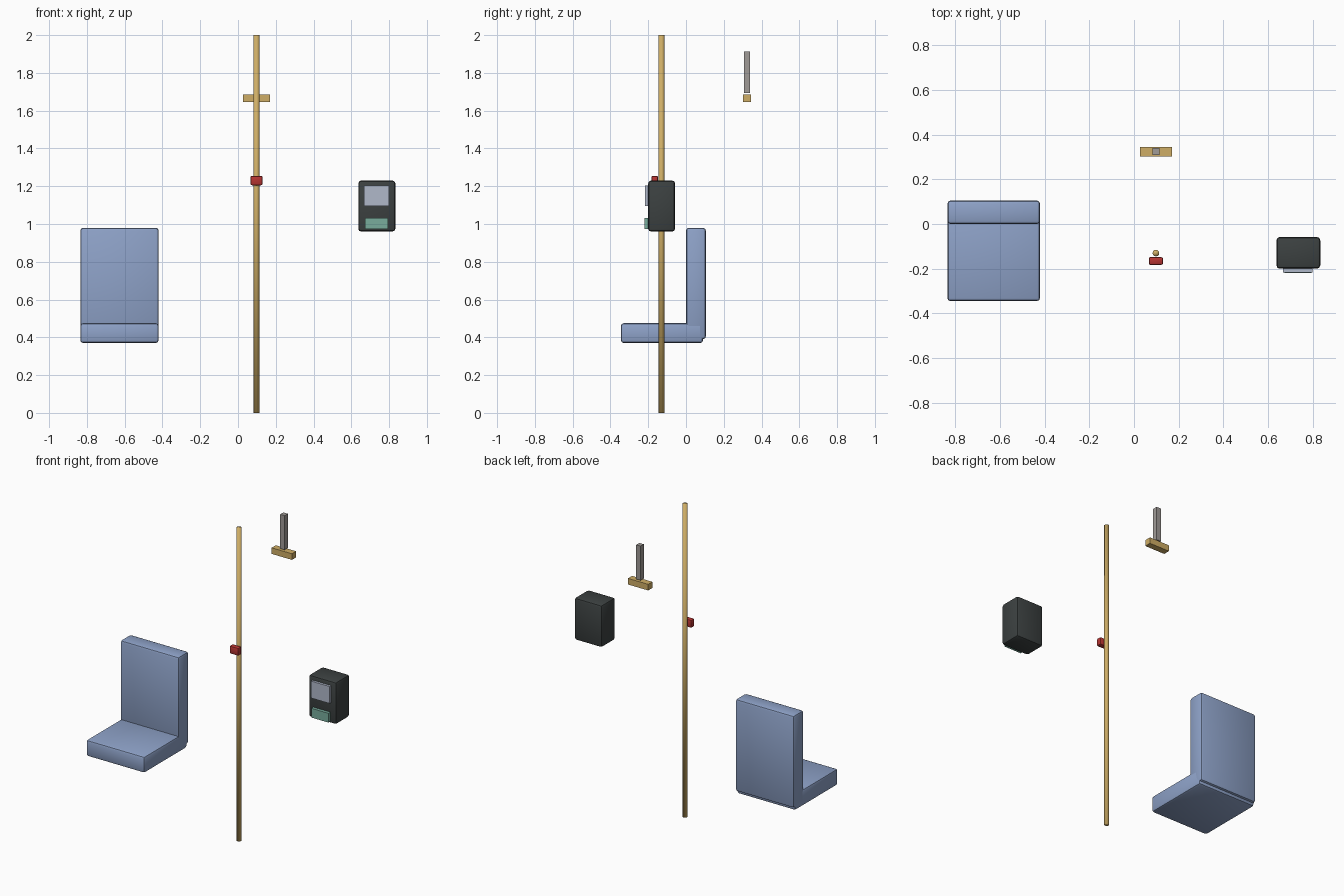
import bpy
import math

if "Cube" in bpy.data.objects:
    bpy.data.objects.remove(bpy.data.objects["Cube"])


def material(name, r, g, b):
    """Flat colour given as sRGB 0-255, stored as linear."""
    m = bpy.data.materials.new(name)
    lin = [((c / 255 + 0.055) / 1.055) ** 2.4 for c in (r, g, b)]
    m.diffuse_color = (*lin, 1)
    m.use_nodes = True
    m.node_tree.nodes["Principled BSDF"].inputs["Base Color"].default_value = m.diffuse_color
    return m


BLUE = material("seat blue", 142, 162, 200)
GOLD = material("brass yellow", 207, 174, 102)
RED = material("button red", 182, 52, 50)
DARK = material("casing dark grey", 60, 65, 65)
SCREEN = material("screen pale blue", 176, 184, 202)
GREEN = material("reader green", 120, 172, 156)
GREY = material("strap grey", 160, 155, 151)


def box(name, mat, x, y, z, bevel=0.0, segments=2):
    """Box from (min, max) ranges, with optional rounded edges."""
    bpy.ops.mesh.primitive_cube_add(
        size=1, location=[(a + b) / 2 for a, b in (x, y, z)])
    ob = bpy.context.object
    ob.name = name
    ob.scale = [b - a for a, b in (x, y, z)]
    bpy.ops.object.transform_apply(location=False, rotation=False, scale=True)
    ob.data.materials.append(mat)
    if bevel:
        mod = ob.modifiers.new("rounded edges", 'BEVEL')
        mod.width = bevel
        mod.segments = segments
        bpy.ops.object.modifier_apply(modifier=mod.name)
        bpy.ops.object.shade_smooth_by_angle(angle=math.radians(30))
    return ob


# Seat: cushion and upright back
box("seat_cushion", BLUE, (-0.835, -0.42), (-0.345, 0.09), (0.37, 0.475), 0.015)
box("seat_back", BLUE, (-0.835, -0.42), (0.0, 0.105), (0.39, 0.98), 0.015)

# Grab pole with stop button
bpy.ops.mesh.primitive_cylinder_add(vertices=12, radius=0.015, depth=2,
                                    location=(0.098, -0.13, 1))
pole = bpy.context.object
pole.name = "grab_pole"
pole.data.materials.append(GOLD)
bpy.ops.object.shade_smooth()
box("stop_button", RED, (0.066, 0.13), (-0.183, -0.148), (1.205, 1.255), 0.008)

# Ticket machine: casing, screen and card reader
box("ticket_machine_case", DARK, (0.637, 0.833), (-0.2, -0.058), (0.96, 1.23), 0.015)
box("ticket_machine_screen", SCREEN, (0.667, 0.799), (-0.216, -0.198), (1.095, 1.203))
box("card_reader", GREEN, (0.672, 0.793), (-0.22, -0.198), (0.973, 1.032))

# Hanging strap with its handle bar
box("hanging_strap", GREY, (0.083, 0.114), (0.308, 0.34), (1.693, 1.912))
box("strap_handle", GOLD, (0.026, 0.169), (0.303, 0.345), (1.646, 1.685))
